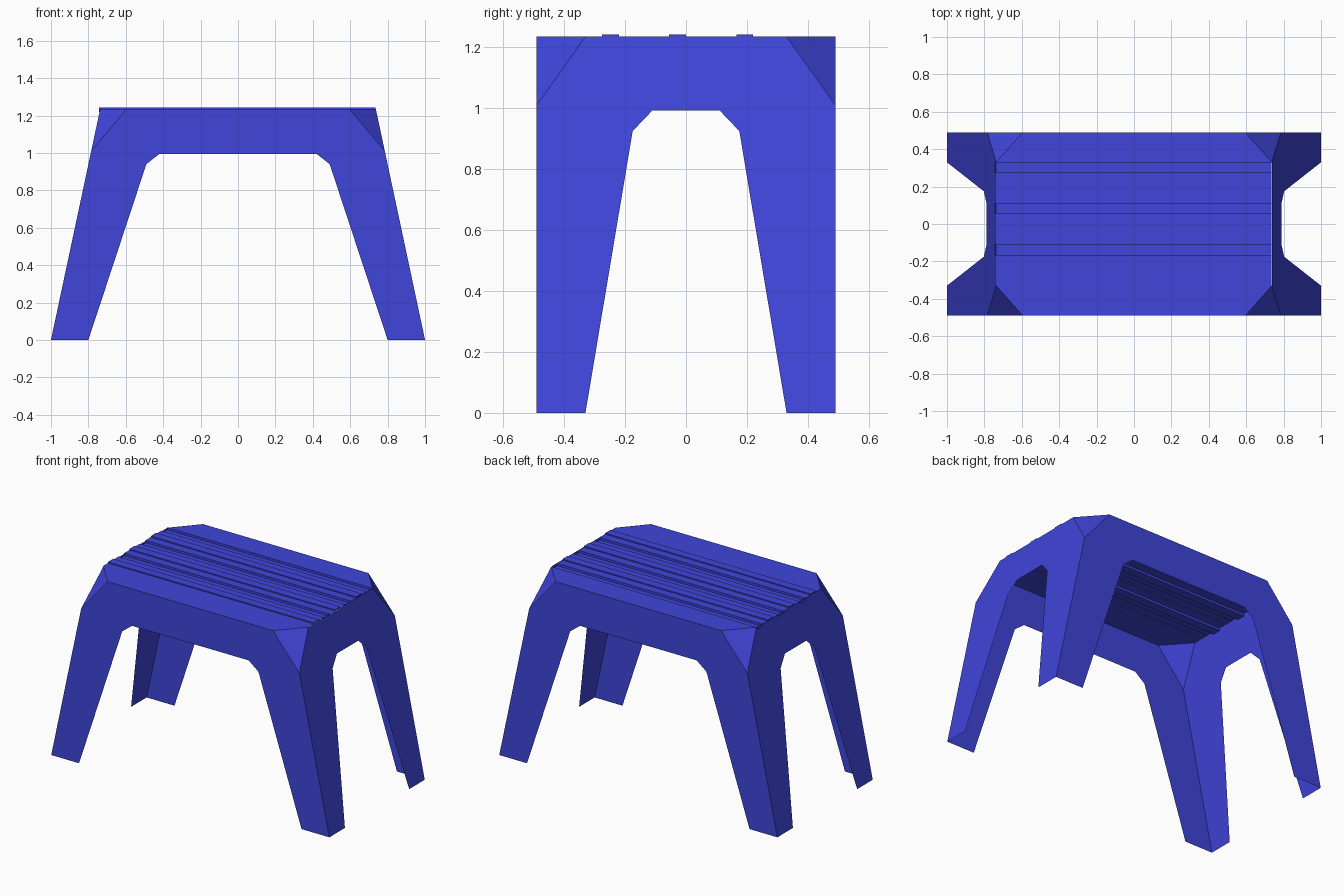
import bpy

if "Cube" in bpy.data.objects:
    bpy.data.objects.remove(bpy.data.objects["Cube"])

blue = bpy.data.materials.new("blue_plastic")
blue.diffuse_color = (0.05, 0.06, 0.7, 1)
blue.use_nodes = True
blue.node_tree.nodes["Principled BSDF"].inputs["Base Color"].default_value = blue.diffuse_color


def sheet(name, verts, faces):
    mesh = bpy.data.meshes.new(name)
    mesh.from_pydata(verts, [], faces)
    mesh.materials.append(blue)
    obj = bpy.data.objects.new(name, mesh)
    bpy.context.collection.objects.link(obj)
    return obj


def panel(name, half, to_3d, flip):
    """Arch-shaped flat panel from its right half outline, mirrored."""
    outline = half + [(-u, z) for u, z in reversed(half)]
    order = list(range(len(outline)))
    sheet(name, [to_3d(u, z) for u, z in outline], [order[::-1] if flip else order])


TOP, DEPTH = 1.235, 0.49
SHOULDER = 1.01


def slope_x(z):
    # the ends lean inward with height
    return 1 - 0.213 * z


END = slope_x(TOP)
front_half = [(0.42, 0.995), (0.49, 0.94), (0.8, 0), (1, 0),
              (slope_x(SHOULDER), SHOULDER), (0.595, TOP)]
side_half = [(0.11, 0.993), (0.175, 0.925), (0.33, 0), (DEPTH, 0),
             (DEPTH, SHOULDER), (0.33, TOP)]

# Arched panels: front and back upright, two leaning ends
for s, a, b in ((-1, "front", "left"), (1, "back", "right")):
    panel(a + "_panel", front_half, lambda u, z: (u, s * DEPTH, z), s > 0)
    panel(b + "_panel", side_half, lambda u, z: (s * slope_x(z), u, z), s < 0)

# Flat seat borders and the four chamfered corners
for sy, fb in ((-1, "front"), (1, "back")):
    border = [(-0.595, sy * DEPTH, TOP), (0.595, sy * DEPTH, TOP),
              (END, sy * 0.33, TOP), (-END, sy * 0.33, TOP)]
    sheet(fb + "_seat_border", border, [(0, 1, 2, 3) if sy < 0 else (3, 2, 1, 0)])
    for sx, lr in ((-1, "left"), (1, "right")):
        corner = [(sx * 0.595, sy * DEPTH, TOP),
                  (sx * slope_x(SHOULDER), sy * DEPTH, SHOULDER),
                  (sx * END, sy * 0.33, TOP)]
        sheet(f"{fb}_{lr}_corner", corner, [(0, 1, 2) if sx * sy < 0 else (2, 1, 0)])

# Ribbed seat: stepped profile (level, raised, level, sunken) run along x
STEP = 0.055
levels = [TOP, TOP + 0.007, TOP, TOP - 0.015]
profile = []
for i in range(12):
    y = -0.33 + i * STEP
    profile += [(y, levels[i % 4]), (y + STEP, levels[i % 4])]
profile.append((0.33, TOP))
n = len(profile)
verts = [(x, y, z) for x in (-0.743, 0.735) for y, z in profile]
faces = [(i, i + n, i + n + 1, i + 1) for i in range(n - 1)]
# close the ends of the raised ribs
for i in (1, 5, 9):
    a = 2 * i
    faces += [(a - 1, a, a + 1, a + 2), (n + a + 2, n + a + 1, n + a, n + a - 1)]
sheet("ribbed_seat", verts, faces)
